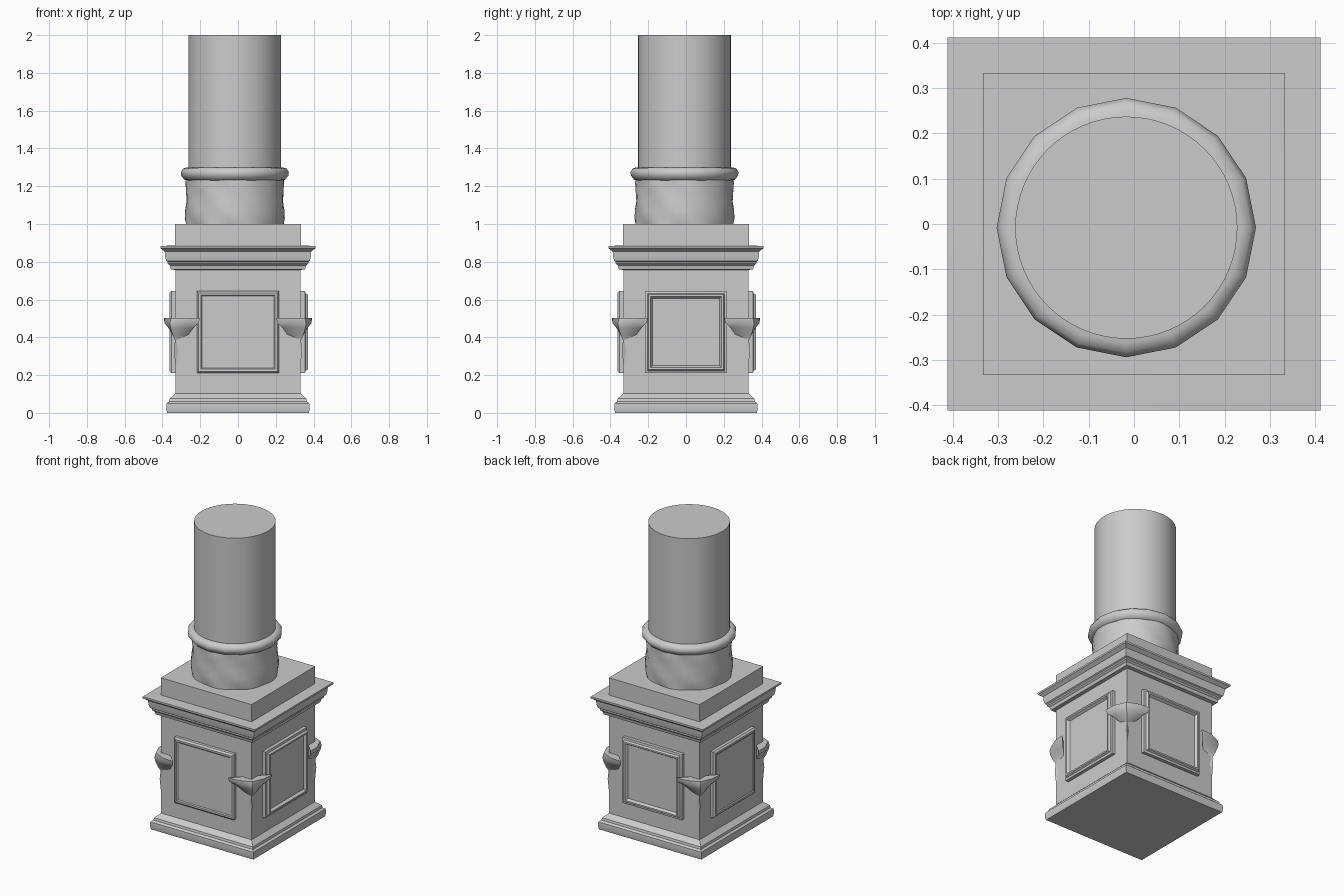
import bpy, bmesh
from math import pi, sin, cos, sqrt, radians
from mathutils import Matrix, Vector

if "Cube" in bpy.data.objects:
    bpy.data.objects.remove(bpy.data.objects["Cube"])


def finish(name, bm, angle=30):
    bmesh.ops.recalc_face_normals(bm, faces=bm.faces)
    mesh = bpy.data.meshes.new(name)
    bm.to_mesh(mesh)
    bm.free()
    obj = bpy.data.objects.new(name, mesh)
    bpy.context.collection.objects.link(obj)
    bpy.ops.object.select_all(action='DESELECT')
    obj.select_set(True)
    bpy.context.view_layer.objects.active = obj
    bpy.ops.object.shade_smooth_by_angle(angle=radians(angle))
    return obj


def skin(name, rings, matrix=Matrix(), angle=30):
    """Join a stack of equal point rings into a capped solid."""
    bm = bmesh.new()
    loops = [[bm.verts.new(matrix @ Vector(p)) for p in ring] for ring in rings]
    n = len(loops[0])
    for a, b in zip(loops, loops[1:]):
        for i in range(n):
            j = (i + 1) % n
            bm.faces.new((a[i], a[j], b[j], b[i]))
    bm.faces.new(loops[0])
    bm.faces.new(loops[-1])
    return finish(name, bm, angle)


def square_stack(name, profile, matrix=Matrix()):
    """Profile points are (half width, height)."""
    rings = [[(-r, -r, z), (r, -r, z), (r, r, z), (-r, r, z)] for r, z in profile]
    return skin(name, rings, matrix)


def round_stack(name, profile, sides, matrix, wobble=0.0, angle=30):
    rings = []
    for k, (r, z) in enumerate(profile):
        ring = []
        for i in range(sides):
            a = 2 * pi * i / sides
            rr = r + wobble * sin(8 * a + k * pi / 2)
            ring.append((rr * cos(a), rr * sin(a), z))
        rings.append(ring)
    return skin(name, rings, matrix, angle)


# Square pedestal: moulded plinth, die, stepped cornice, top block
square_stack("pedestal", [
    (.375, 0), (.38, .02), (.378, .05), (.365, .06), (.362, .075),
    (.345, .09), (.332, .103), (.332, .757), (.355, .76), (.36, .78),
    (.372, .79), (.372, .80), (.38, .805), (.386, .83), (.388, .855),
    (.405, .868), (.411, .872), (.411, .884), (.333, .886), (.333, 1.0)])

# Raised panels, one per side
framed = [(.218, -.01), (.218, .022), (.205, .026), (.198, .038),
          (.188, .038), (.178, .022)]
plain = [(.218, -.01), (.218, .02), (.208, .03), (.196, .03), (.19, .025)]
for name, turn, profile in (("front_panel", 0, plain), ("right_panel", 1, framed),
                            ("back_panel", 2, framed), ("left_panel", 3, plain)):
    m = (Matrix.Rotation(turn * pi / 2, 4, 'Z')
         @ Matrix.Translation((0, -.332, .428))
         @ Matrix.Rotation(pi / 2, 4, 'X'))
    square_stack(name, profile, m)

# Corner ornaments: spread horns tapering into a hanging drop
layers = [(.25, .006, .05), (.33, .022, .058), (.385, .018, .052),
          (.41, .045, .068), (.45, .085, .085), (.475, .125, .09),
          (.503, .135, .082)]
rings = []
for z, w, d in layers:
    u = .42
    rings.append([(u, -w, z), (u + d * .6, -w * .6, z), (u + d, 0, z),
                  (u + d * .6, w * .6, z), (u, w, z)])
for k in range(4):
    skin(f"corner_ornament_{k + 1}", rings,
         Matrix.Rotation(pi / 4 + k * pi / 2, 4, 'Z'), 40)

# Round column: carved collar, faceted ring, shaft
axis = Matrix.Translation((-.017, -.008, 0))
round_stack("collar", [(.258, 1.0), (.261, 1.03), (.262, 1.07), (.259, 1.12),
                       (.257, 1.17), (.258, 1.22), (.256, 1.245)],
            48, axis, .004, 40)
round_stack("collar_ring", [(.252, 1.228), (.268, 1.236), (.283, 1.255),
                            (.286, 1.275), (.275, 1.293), (.255, 1.3)],
            16, axis, 0, 40)
round_stack("column_shaft", [(.245, 1.25), (.245, 2.0)], 64, axis)
